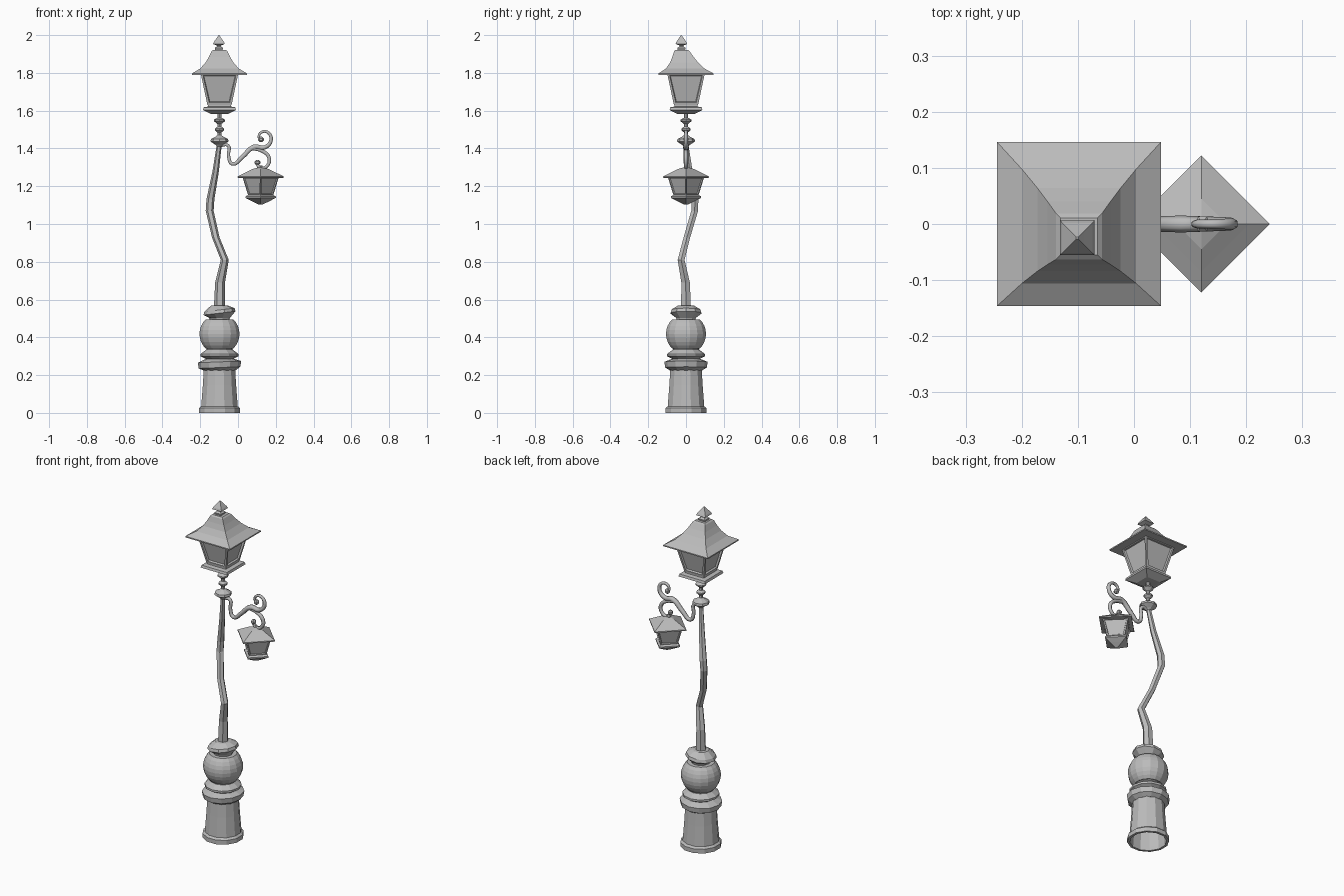
import bpy, bmesh, math
from mathutils import Vector

cube = bpy.data.objects.get("Cube")
if cube:
    bpy.data.objects.remove(cube, do_unlink=True)

iron = bpy.data.materials.new("grey iron")
iron.use_nodes = True
grey = (0.5, 0.5, 0.5, 1)
iron.diffuse_color = grey
iron.node_tree.nodes["Principled BSDF"].inputs["Base Color"].default_value = grey

POST_X, ARM_X = -0.098, 0.12
SQ = math.sqrt(2)


def loft(name, rings, sides, centre=(0, 0), turn=0.0, scale=1.0, caps=(True, True),
         panels=0.0, smooth=0):
    """Stack of regular polygons; each ring is (radius, z[, dx, dy[, tilt]])."""
    bm = bmesh.new()
    loops = []
    for ring in rings:
        r, z, dx, dy, tilt = tuple(ring) + (0,) * (5 - len(ring))
        loop = []
        for i in range(sides):
            a = turn + math.tau * i / sides
            px, py = r * scale * math.cos(a), r * scale * math.sin(a)
            loop.append(bm.verts.new((centre[0] + dx + px, centre[1] + dy + py, z + tilt * px)))
        loops.append(loop)
    walls = []
    for low, high in zip(loops, loops[1:]):
        for i in range(sides):
            j = (i + 1) % sides
            walls.append(bm.faces.new((low[i], low[j], high[j], high[i])))
    if caps[0]:
        bm.faces.new(loops[0][::-1])
    if caps[1]:
        bm.faces.new(loops[-1])
    bm.normal_update()
    if panels:
        # recessed window panes with a thin frame
        bmesh.ops.inset_individual(bm, faces=walls, thickness=panels, depth=0)
        bmesh.ops.inset_individual(bm, faces=walls, thickness=panels * 0.3, depth=-panels * 0.6)
    mesh = bpy.data.meshes.new(name)
    bm.to_mesh(mesh)
    bm.free()
    obj = bpy.data.objects.new(name, mesh)
    bpy.context.collection.objects.link(obj)
    mesh.materials.append(iron)
    if smooth:
        bpy.ops.object.select_all(action='DESELECT')
        obj.select_set(True)
        bpy.context.view_layer.objects.active = obj
        bpy.ops.object.shade_smooth_by_angle(angle=math.radians(smooth))
    return obj


def square(name, rings, **kw):
    return loft(name, rings, 4, (POST_X, 0), math.pi / 4, SQ, **kw)


def scroll(name, points):
    """Tapered iron strip through (x, z, radius) points in the y = 0 plane."""
    curve = bpy.data.curves.new(name, 'CURVE')
    curve.dimensions = '3D'
    curve.resolution_u = 4
    curve.bevel_depth = 1.0
    curve.bevel_resolution = 1
    curve.use_fill_caps = True
    spline = curve.splines.new('BEZIER')
    spline.bezier_points.add(len(points) - 1)
    for p, (x, z, r) in zip(spline.bezier_points, points):
        p.co = (x, 0, z)
        p.radius = r
        p.handle_left_type = p.handle_right_type = 'AUTO'
    obj = bpy.data.objects.new(name, curve)
    bpy.context.collection.objects.link(obj)
    curve.materials.append(iron)
    bpy.ops.object.select_all(action='DESELECT')
    obj.select_set(True)
    bpy.context.view_layer.objects.active = obj
    bpy.ops.object.convert(target='MESH')


post = (POST_X, 0)

# Pedestal, hollow underneath
loft("pedestal", [(.085, .2), (.095, .02), (.098, 0), (.112, 0), (.112, .025), (.1, .035),
                  (.091, .15), (.086, .23)], 12, post, math.pi / 12)
loft("lower_ring", [(.085, .225), (.11, .24, 0, 0, .04), (.115, .27, 0, 0, .04),
                    (.065, .29)], 12, post)
loft("upper_ring", [(.065, .275), (.072, .285), (.1, .3), (.1, .312), (.07, .335),
                    (.07, .35)], 12, post)

# Globe with flattened poles
globe = []
for k in range(9):
    a = math.radians(-46 + 92 * k / 8)
    globe.append((.108 * math.cos(a), .418 + .107 * math.sin(a)))
loft("globe", globe, 16, post, math.pi / 16)
loft("pole_collar", [(.05, .485), (.055, .503), (.085, .528, 0, 0, .12), (.08, .545, 0, 0, .12),
                     (.045, .568), (.02, .57)], 10, post)

# Crooked pole
loft("pole", [(.03, .55), (.026, .69, .003, -.002), (.021, .81, .028, -.026),
              (.02, .93, -.02, .005), (.021, 1.07, -.052, .046), (.021, 1.13, -.048, .047),
              (.017, 1.28, -.02, .02), (.013, 1.43)], 6, post)

# Turned neck
loft("neck", [(.013, 1.41), (.022, 1.42), (.048, 1.437), (.045, 1.45), (.02, 1.463), (.011, 1.47),
              (.011, 1.485), (.025, 1.497), (.025, 1.505), (.011, 1.515), (.011, 1.53),
              (.03, 1.545), (.03, 1.552), (.011, 1.562), (.011, 1.6)], 8, post)

# Large lantern
square("lantern_base", [(.045, 1.582), (.087, 1.604), (.083, 1.618), (.06, 1.622), (.06, 1.64)])
square("lantern_glass_case", [(.064, 1.63), (.099, 1.795)], panels=.016)
square("lantern_roof", [(.1, 1.79), (.146, 1.79), (.146, 1.797), (.102, 1.823, 0, -.004),
                        (.074, 1.855, 0, -.01), (.056, 1.885, 0, -.016),
                        (.041, 1.915, 0, -.022), (.033, 1.922, 0, -.022)])
square("roof_finial", [(.018, 1.915, -.003, -.024), (.022, 1.932, -.003, -.024),
                       (.011, 1.94, -.003, -.024), (.011, 1.945, -.003, -.024),
                       (.031, 1.953, -.003, -.024), (.027, 1.963, -.003, -.025),
                       (.012, 1.985, -.003, -.025), (.002, 2.0, -.003, -.025)])

# Small hanging lantern, set cornerwise
hang = (ARM_X, 0)
loft("small_lantern_roof", [(.09, 1.243), (.122, 1.245), (.122, 1.252), (.085, 1.27),
                            (.045, 1.29), (.012, 1.3), (.008, 1.31)], 4, hang)
loft("small_lantern_glass_case", [(.066, 1.15), (.096, 1.248)], 4, hang, panels=.01)
loft("small_lantern_base", [(.012, 1.104), (.045, 1.12), (.08, 1.138), (.08, 1.146),
                            (.064, 1.156)], 4, hang)

# Scrolled bracket
scroll("bracket_arm", [(-.1, 1.415, .01), (-.052, 1.415, .01), (-.05, 1.36, .01),
                       (-.03, 1.318, .011), (.02, 1.352, .013), (.085, 1.408, .015),
                       (.14, 1.405, .013), (.175, 1.445, .011), (.155, 1.487, .009),
                       (.118, 1.482, .008), (.108, 1.455, .007)])
scroll("bracket_hook", [(.075, 1.402, .012), (.125, 1.388, .011), (.163, 1.355, .011),
                        (.158, 1.312, .01), (.12, 1.296, .01), (.098, 1.32, .008)])

# Scroll end beads
for label, x, z in (("upper", .122, 1.448), ("lower", .103, 1.326)):
    loft(label + "_bead", [(.006, z - .014), (.015, z - .005), (.015, z + .005),
                           (.006, z + .014)], 6, (x, 0))
